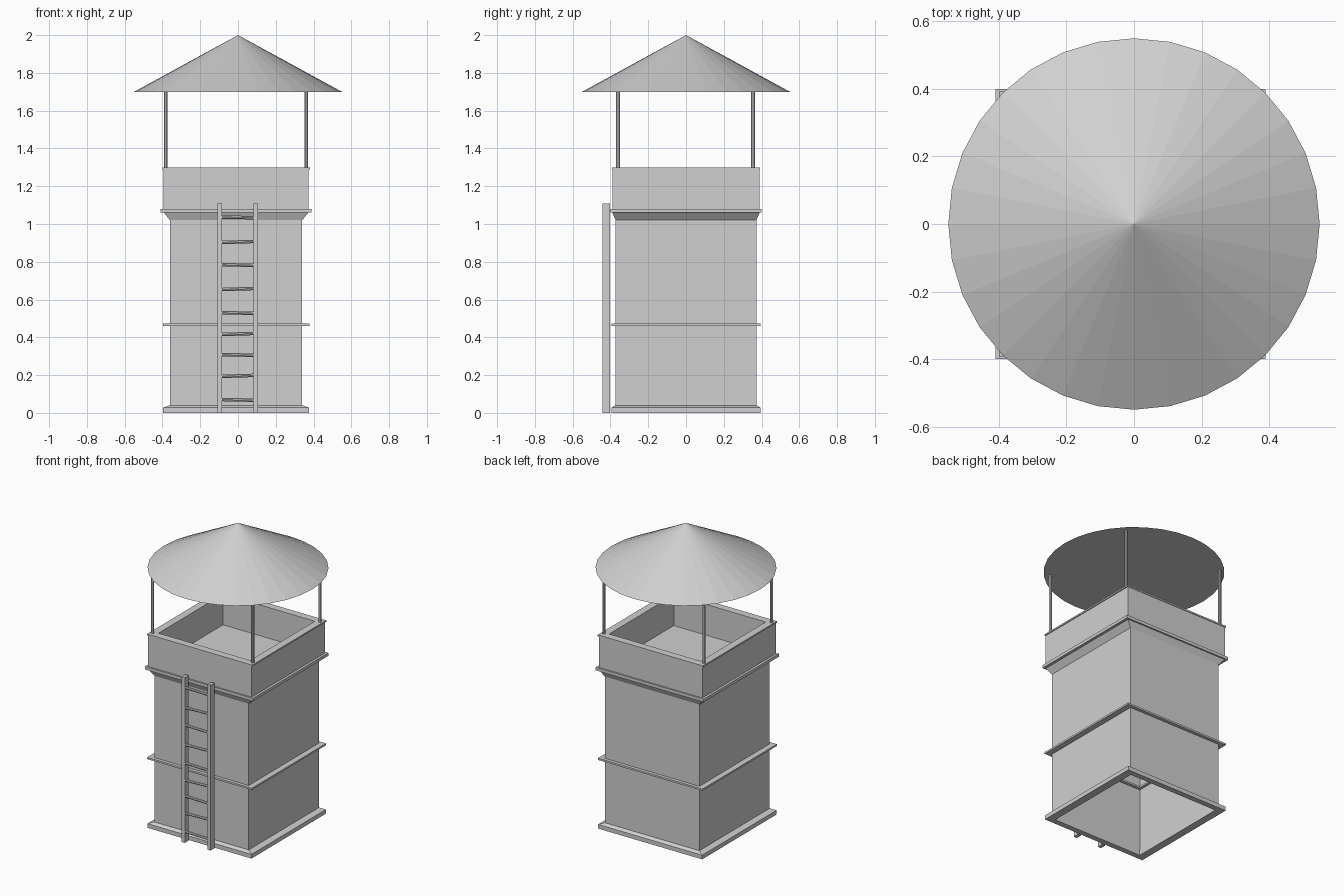
import bpy, bmesh, math
from mathutils import Vector, Matrix

if "Cube" in bpy.data.objects:
    bpy.data.objects.remove(bpy.data.objects["Cube"])

grey = bpy.data.materials.new("plain grey")
grey.diffuse_color = (0.63, 0.63, 0.63, 1)
grey.use_nodes = True
grey.node_tree.nodes["Principled BSDF"].inputs["Base Color"].default_value = grey.diffuse_color
CX, CY = -0.01, 0.0


def finish(name, bm):
    bmesh.ops.recalc_face_normals(bm, faces=bm.faces)
    me = bpy.data.meshes.new(name)
    bm.to_mesh(me)
    bm.free()
    me.materials.append(grey)
    ob = bpy.data.objects.new(name, me)
    bpy.context.collection.objects.link(ob)
    return ob


def frame(name, profile):
    """Hollow square ring: closed profile of (half x, half y, z)."""
    bm = bmesh.new()
    loops = [[bm.verts.new((CX + sx * hx, CY + sy * hy, z))
              for sx, sy in ((-1, -1), (1, -1), (1, 1), (-1, 1))]
             for hx, hy, z in profile]
    for i, a in enumerate(loops):
        b = loops[(i + 1) % len(loops)]
        for k in range(4):
            m = (k + 1) % 4
            bm.faces.new((a[k], a[m], b[m], b[k]))
    return finish(name, bm)


def box(name, lo, hi):
    bm = bmesh.new()
    lo, hi = Vector(lo), Vector(hi)
    bmesh.ops.create_cube(bm, size=1, matrix=Matrix.Translation((lo + hi) / 2)
                          @ Matrix.Diagonal((*(hi - lo), 1)))
    return finish(name, bm)


def rod(name, a, b, r, sides=8):
    a, b = Vector(a), Vector(b)
    d = b - a
    bm = bmesh.new()
    bmesh.ops.create_cone(bm, cap_ends=True, segments=sides, radius1=r, radius2=r,
                          depth=d.length, matrix=Matrix.Translation((a + b) / 2)
                          @ d.to_track_quat('Z', 'Y').to_matrix().to_4x4())
    return finish(name, bm)


# Hollow shaft
frame("tower_walls", [(.35, .372, .01), (.35, .372, 1.05), (.338, .36, 1.05), (.338, .36, .01)])
# Plinth, middle band and flared cornice
frame("plinth", [(.386, .394, 0), (.386, .394, .028), (.352, .374, .04),
                 (.335, .357, .04), (.335, .357, 0)])
frame("middle_band", [(.388, .394, .46), (.388, .394, .472), (.32, .34, .472), (.32, .34, .46)])
frame("cornice", [(.35, .372, 1.02), (.382, .39, 1.06), (.40, .40, 1.06), (.40, .40, 1.08),
                  (.338, .36, 1.08), (.338, .36, 1.02)])
# Lookout: floor, parapet and rim
box("lookout_floor", (CX - .36, -.37, 1.06), (CX + .36, .37, 1.09))
frame("parapet", [(.384, .389, 1.08), (.384, .389, 1.29), (.343, .346, 1.29), (.343, .346, 1.08)])
frame("parapet_rim", [(.39, .393, 1.288), (.39, .393, 1.298), (.34, .343, 1.298), (.34, .343, 1.288)])

# Roof posts
for x in (-.382, .361):
    for y in (-.36, .355):
        rod("roof_post", (x, y, 1.29), (x, y, 1.705), .0098)

# Cone roof
bm = bmesh.new()
bmesh.ops.create_cone(bm, cap_ends=True, segments=32, radius1=.55, radius2=0, depth=.3,
                      matrix=Matrix.Translation((0, 0, 1.85)))
bmesh.ops.remove_doubles(bm, verts=bm.verts, dist=1e-5)
finish("roof", bm)

# Ladder: two rails and slightly uneven rungs
for x in (-.097, .094):
    box("ladder_rail", (x - .012, -.442, 0), (x + .012, -.402, 1.108))
for i, z in enumerate((.069, .196, .307, .418, .529, .656, .783, .905, 1.035)):
    t = .003 if i % 2 else -.002
    rod("ladder_rung", (-.095, -.43, z - t), (.095, -.43, z + t), .009)
